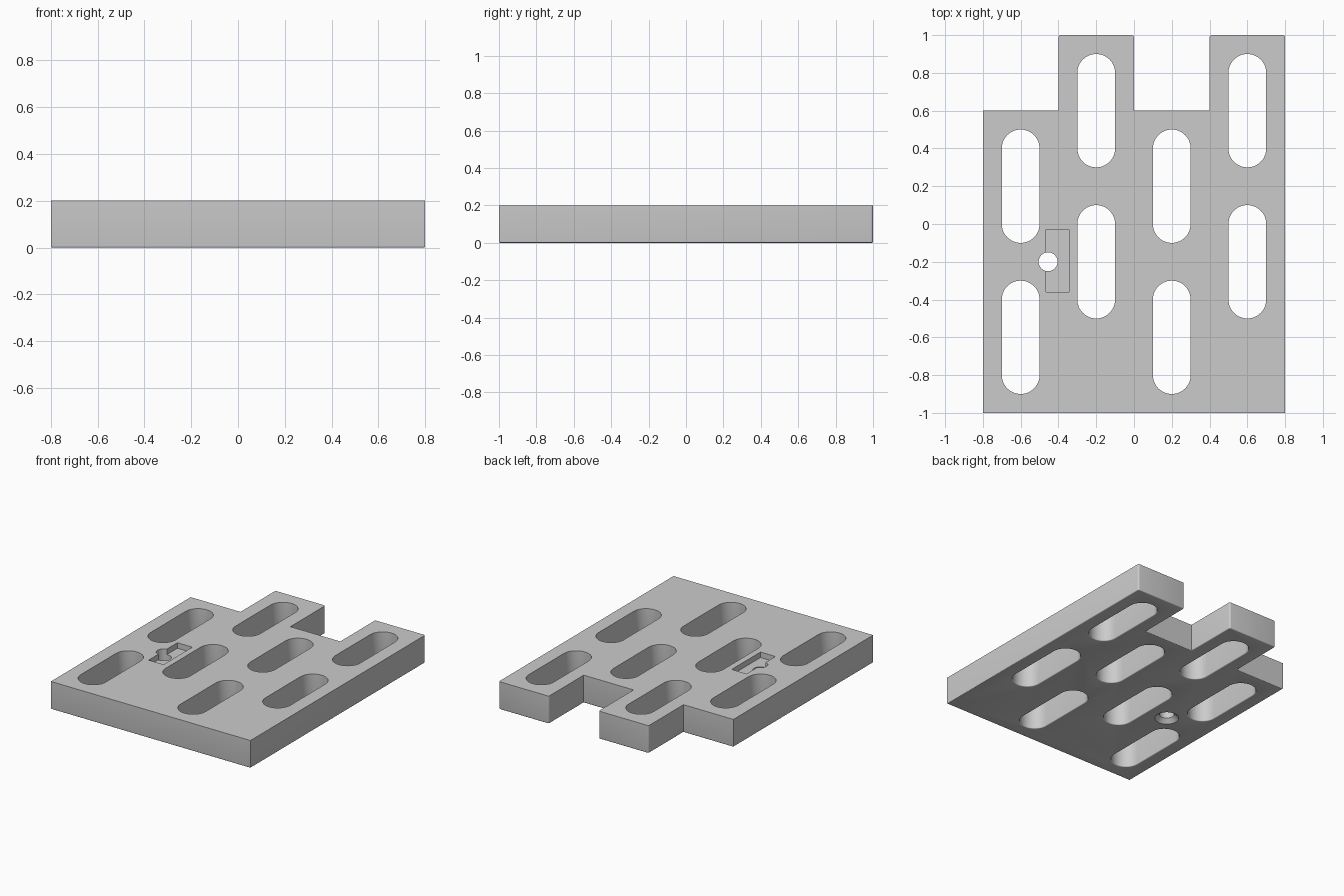
import bpy, bmesh, math

if "Cube" in bpy.data.objects:
    bpy.data.objects.remove(bpy.data.objects["Cube"])

H = 0.2          # plate thickness
EDGE = 0.012     # rounding of the underside and tab corners

grey = bpy.data.materials.new("light grey")
grey.diffuse_color = (0.6, 0.6, 0.6, 1)
grey.use_nodes = True
grey.node_tree.nodes["Principled BSDF"].inputs["Base Color"].default_value = grey.diffuse_color


def prism(name, points, z0, z1):
    """Extrude a closed 2D profile from z0 to z1."""
    bm = bmesh.new()
    face = bm.faces.new([bm.verts.new((x, y, z0)) for x, y in points])
    top = bmesh.ops.extrude_face_region(bm, geom=[face])
    verts = [g for g in top["geom"] if isinstance(g, bmesh.types.BMVert)]
    bmesh.ops.translate(bm, verts=verts, vec=(0, 0, z1 - z0))
    bmesh.ops.recalc_face_normals(bm, faces=bm.faces)
    return finish(name, bm)


def finish(name, bm):
    mesh = bpy.data.meshes.new(name)
    bm.to_mesh(mesh)
    bm.free()
    mesh.materials.append(grey)
    obj = bpy.data.objects.new(name, mesh)
    bpy.context.collection.objects.link(obj)
    return obj


def arc(cx, cy, r, a0, a1, n):
    return [(cx + r * math.cos(math.radians(a0 + (a1 - a0) * i / n)),
             cy + r * math.sin(math.radians(a0 + (a1 - a0) * i / n)))
            for i in range(n + 1)]


def cone(name, x, y, r0, r1, z0, z1):
    bm = bmesh.new()
    bmesh.ops.create_cone(bm, cap_ends=True, segments=48, radius1=r0,
                          radius2=r1, depth=z1 - z0)
    bmesh.ops.translate(bm, verts=bm.verts, vec=(x, y, (z0 + z1) / 2))
    return finish(name, bm)


def cut(target, cutter):
    mod = target.modifiers.new("cut", 'BOOLEAN')
    mod.operation = 'DIFFERENCE'
    mod.solver = 'EXACT'
    mod.object = cutter
    bpy.context.view_layer.objects.active = target
    bpy.ops.object.modifier_apply(modifier=mod.name)
    bpy.data.objects.remove(cutter)


# Plate outline with two tabs at the back, rounded at their corners
def tab(x0, x1):
    return (arc(x1 - EDGE, 1 - EDGE, EDGE, 0, 90, 4)
            + arc(x0 + EDGE, 1 - EDGE, EDGE, 90, 180, 4))


outline = ([(-0.8, -1), (0.8, -1)] + tab(0.4, 0.8) + [(0.4, 0.6), (0, 0.6)]
           + tab(-0.4, 0) + [(-0.4, 0.6), (-0.8, 0.6)])
plate = prism("slotted_plate", outline, 0, H)

# Staggered rounded slots
for x, centres in ((-0.6, (0.2, -0.6)), (-0.2, (0.6, -0.2)),
                   (0.2, (0.2, -0.6)), (0.6, (0.6, -0.2))):
    for y in centres:
        slot = arc(x, y + 0.2, 0.1, 0, 180, 24) + arc(x, y - 0.2, 0.1, 180, 360, 24)
        cut(plate, prism("slot_cutter", slot, -0.1, H + 0.1))

# Rounded underside edges
bm = bmesh.new()
bm.from_mesh(plate.data)
bmesh.ops.remove_doubles(bm, verts=bm.verts, dist=1e-5)
edges = [e for e in bm.edges
         if all(abs(v.co.z) < 1e-4 for v in e.verts)
         and len(e.link_faces) == 2 and e.calc_face_angle(0) > 1]
bmesh.ops.bevel(bm, geom=edges, offset=EDGE, segments=4, profile=0.5,
                affect='EDGES', clamp_overlap=True)
bm.to_mesh(plate.data)
bm.free()

# Shallow pocket, through hole and countersink below
cut(plate, prism("pocket_cutter", [(-0.465, -0.36), (-0.345, -0.36),
                                   (-0.345, -0.03), (-0.465, -0.03)],
                 H - 0.04, H + 0.1))
cut(plate, cone("hole_cutter", -0.455, -0.2, 0.05, 0.05, -0.1, H + 0.1))
cut(plate, cone("countersink_cutter", -0.455, -0.2, 0.09, 0.049, -0.01, 0.031))

# Smooth rounded walls, sharp edges kept
bpy.ops.object.select_all(action='DESELECT')
plate.select_set(True)
bpy.context.view_layer.objects.active = plate
bpy.ops.object.shade_smooth_by_angle(angle=math.radians(30))
